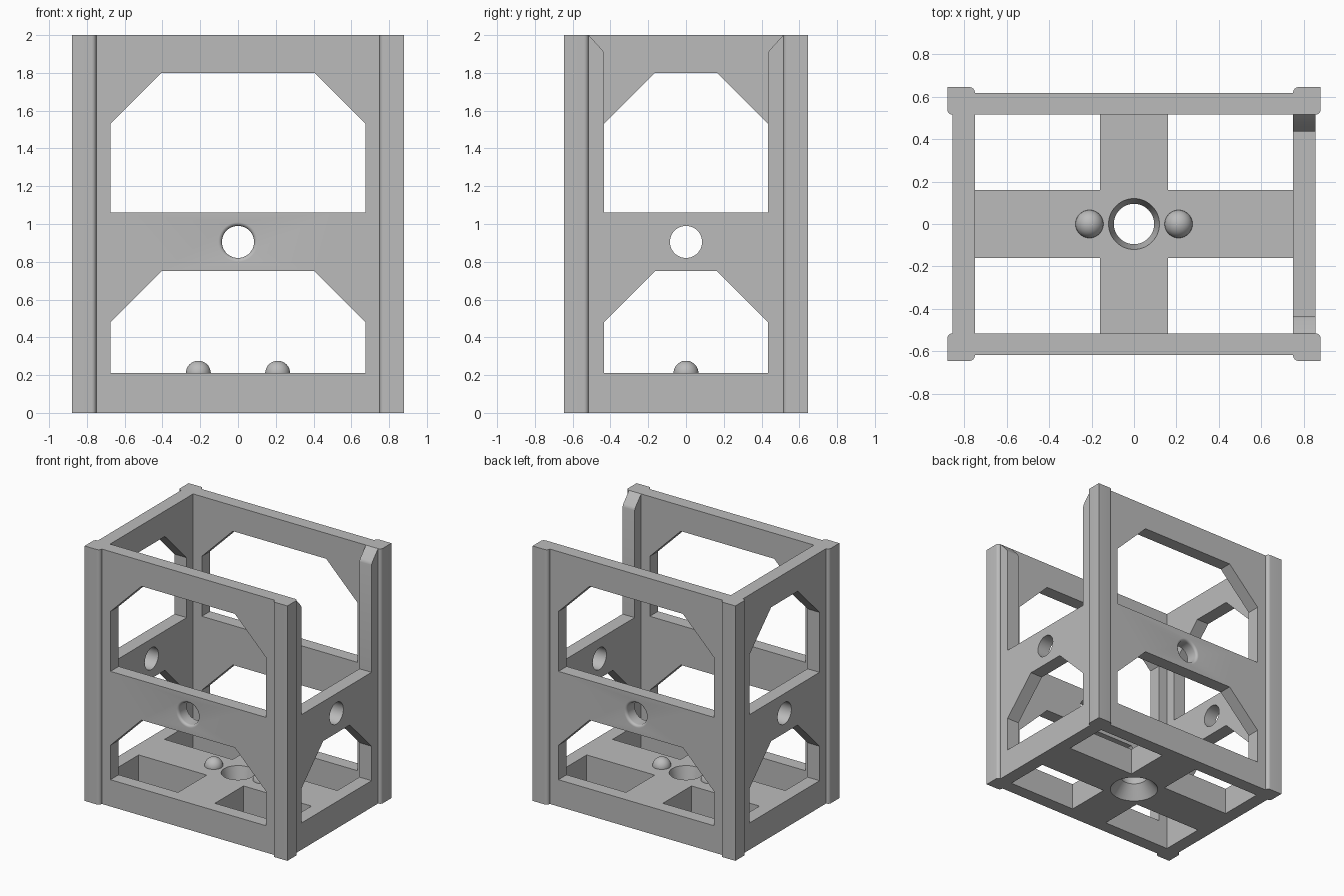
import bpy
import bmesh
from math import cos, sin, pi, radians
from mathutils import Matrix, Vector

if "Cube" in bpy.data.objects:
    bpy.data.objects.remove(bpy.data.objects["Cube"], do_unlink=True)

GREY = (0.5, 0.5, 0.5, 1)
mat = bpy.data.materials.new("plain grey")
mat.diffuse_color = GREY
mat.use_nodes = True
mat.node_tree.nodes["Principled BSDF"].inputs["Base Color"].default_value = GREY

# Local (u, v, t) to world: t is the direction of extrusion or rotation
AXES = {
    "z": Matrix(((1, 0, 0), (0, 1, 0), (0, 0, 1))),
    "y": Matrix(((1, 0, 0), (0, 0, 1), (0, 1, 0))),
    "x": Matrix(((0, 0, 1), (1, 0, 0), (0, 1, 0))),
}


def skin(name, rings, axis, offset=(0, 0, 0)):
    """Closed solid through a list of matching rings."""
    bm = bmesh.new()
    loops = [[bm.verts.new(AXES[axis] @ Vector(p) + Vector(offset)) for p in r] for r in rings]
    n = len(loops[0])
    for a, b in zip(loops, loops[1:]):
        for i in range(n):
            j = (i + 1) % n
            bm.faces.new((a[i], a[j], b[j], b[i]))
    bm.faces.new(loops[0][::-1])
    bm.faces.new(loops[-1])
    bmesh.ops.recalc_face_normals(bm, faces=bm.faces)
    mesh = bpy.data.meshes.new(name)
    bm.to_mesh(mesh)
    bm.free()
    mesh.materials.append(mat)
    obj = bpy.data.objects.new(name, mesh)
    bpy.context.collection.objects.link(obj)
    return obj


def prism(name, points, axis, t0, t1):
    return skin(name, [[(u, v, t) for u, v in points] for t in (t0, t1)], axis)


def lathe(name, profile, axis, offset, steps=48):
    rings = [[(r * cos(2 * pi * i / steps), r * sin(2 * pi * i / steps), t)
              for i in range(steps)] for r, t in profile]
    return skin(name, rings, axis, offset)


def rect(u0, u1, v0, v1):
    return [(u0, v0), (u1, v0), (u1, v1), (u0, v1)]


def window(half, low, high, cut=0.27):
    return [(-half, low), (half, low), (half, high - cut), (half - cut, high),
            (cut - half, high), (-half, high - cut)]


# Plan outline: walls with thicker, rounded corner posts
WX, WY, PX, PY = 0.855, 0.617, 0.88, 0.645
IX, IY, FLOOR, R = 0.75, 0.515, 0.21, 0.025
arc = [radians(a) for a in range(0, 91, 15)]
quarter = [(PX - R + R * cos(a), IY + R - R * sin(a)) for a in reversed(arc)]
quarter += [(PX, PY)]
quarter += [(IX + R - R * sin(a), PY - R + R * cos(a)) for a in arc] + [(IX, WY)]
half = quarter + [(-x, y) for x, y in reversed(quarter)]
outline = half + [(-x, -y) for x, y in half]
frame = prism("frame", outline, "z", 0, 2)

cutters = [prism("cavity", rect(-IX, IX, -IY, IY), "z", FLOOR, 2.2)]

# Four openings in the floor leave a cross
for sx in (-1, 1):
    for sy in (-1, 1):
        x0, x1 = sorted((sx * 0.16, sx * IX))
        y0, y1 = sorted((sy * 0.16, sy * IY))
        cutters.append(prism("floor_opening", rect(x0, x1, y0, y1), "z", -0.1, 0.4))

# Windows with sloped upper corners; one side is open at the top
HX, HY, RAIL = 0.675, 0.435, 1.06
cutters.append(prism("front_lower_window", window(HX, FLOOR, 0.75), "y", -1, 1))
cutters.append(prism("front_upper_window", window(HX, RAIL, 1.8), "y", -1, 1))
cutters.append(prism("side_lower_window", window(HY, FLOOR, 0.75), "x", -1, 1))
cutters.append(prism("side_upper_window", window(HY, RAIL, 1.8), "x", -1, 0))
lip = [(HY, RAIL), (HY, 1.9), (HY + 0.003, 1.912), (HY + 0.01, 1.923), (IY, 2), (IY, 2.1)]
cutters.append(prism("side_entry", lip + [(-y, z) for y, z in reversed(lip)], "x", 0, 1))

# Round holes: flared on the front and back, plain on the sides, coned in the floor
bore, fillet = 0.085, 0.02
flare = [(bore + fillet * (1 - cos(a)), WY - fillet + fillet * sin(a)) for a in arc]
flare.append((bore + fillet, WY + 0.1))
flare = [(r, -t) for r, t in reversed(flare)] + flare
cutters.append(lathe("front_back_hole", flare, "y", (0, 0, 0.905)))
cutters.append(lathe("side_hole", [(bore, -1), (bore, 1)], "x", (0, 0, 0.905)))
cone = [(0.183, -0.01), (0.095, 0.1), (0.12, 0.21), (0.122, 0.22)]
cutters.append(lathe("floor_hole", cone, "z", (0, 0, 0)))

bpy.context.view_layer.objects.active = frame
for cutter in cutters:
    cutter.hide_render = True
    mod = frame.modifiers.new(cutter.name, "BOOLEAN")
    mod.operation = "DIFFERENCE"
    mod.solver = "EXACT"
    mod.object = cutter
    bpy.ops.object.modifier_apply(modifier=mod.name)
    bpy.data.objects.remove(cutter, do_unlink=True)

# Domed knobs beside the floor hole
parts = [frame]
for side, x in (("left", 0.21), ("right", -0.21)):
    bpy.ops.mesh.primitive_uv_sphere_add(segments=32, ring_count=16, radius=0.066, location=(x, 0, FLOOR))
    knob = bpy.context.object
    knob.name = side + "_knob"
    knob.data.materials.append(mat)
    parts.append(knob)

for obj in parts:
    bpy.ops.object.select_all(action="DESELECT")
    obj.select_set(True)
    bpy.context.view_layer.objects.active = obj
    bpy.ops.object.shade_smooth_by_angle(angle=radians(25))
